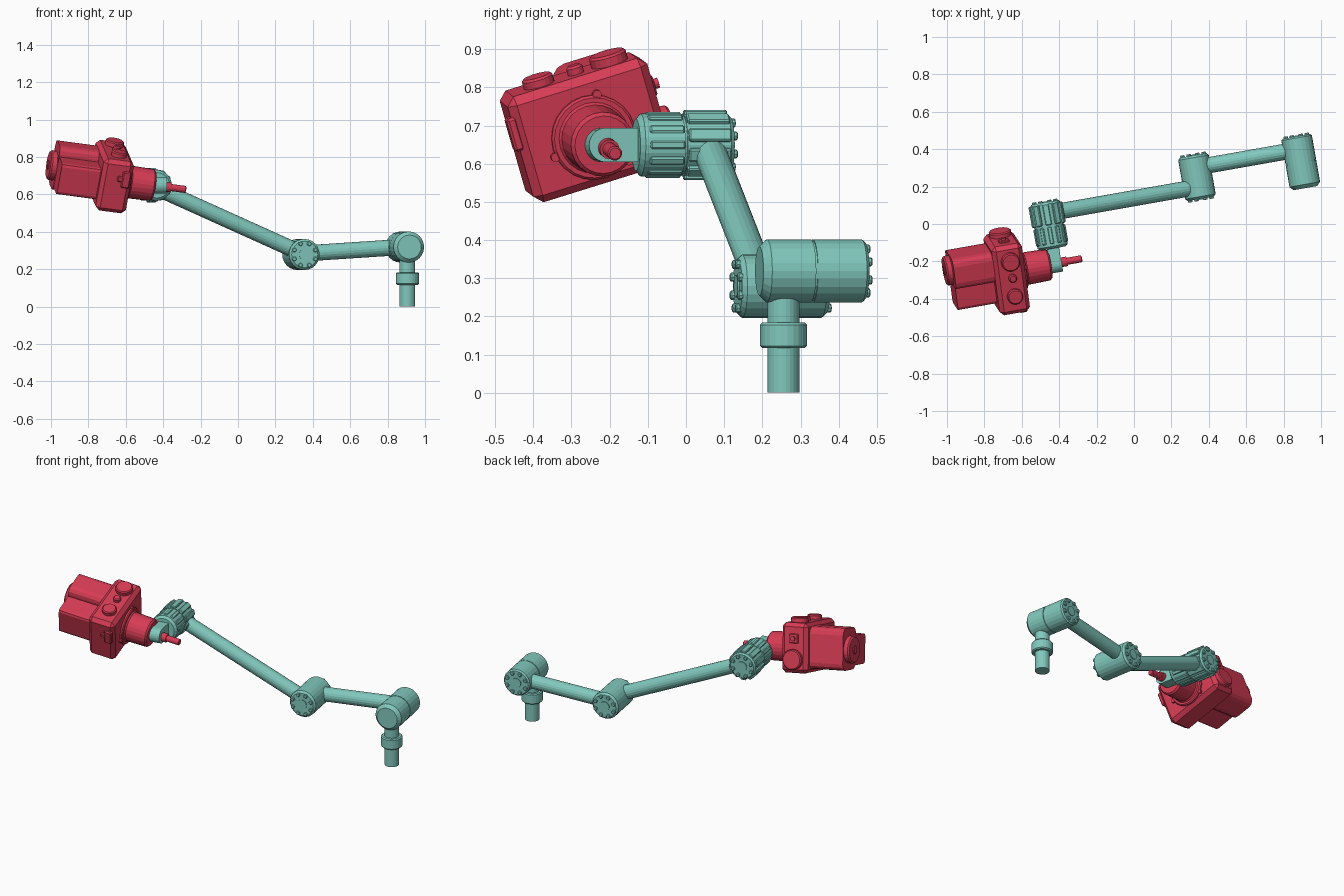
import bpy, bmesh
from math import pi, cos, sin, radians
from mathutils import Vector, Matrix

if "Cube" in bpy.data.objects:
    bpy.data.objects.remove(bpy.data.objects["Cube"])


def material(name, color):
    m = bpy.data.materials.new(name)
    m.diffuse_color = color
    m.use_nodes = True
    m.node_tree.nodes["Principled BSDF"].inputs["Base Color"].default_value = m.diffuse_color
    return m


TEAL = material("teal", (0.22, 0.58, 0.51, 1))
RED = material("red", (0.68, 0.045, 0.09, 1))

# Arm frame: turned 10 degrees about z. Tool frame: also pitched and rolled, origin at the clevis hole.
ARM = Matrix.Rotation(radians(10), 4, 'Z')
TOOL = (Matrix.Translation((-0.418, -0.21, 0.645)) @ ARM
        @ Matrix.Rotation(radians(7.5), 4, 'Y') @ Matrix.Rotation(radians(17.3), 4, 'X'))


def finish(bm, name, frame, mat):
    bmesh.ops.recalc_face_normals(bm, faces=bm.faces)
    me = bpy.data.meshes.new(name)
    bm.to_mesh(me)
    bm.free()
    ob = bpy.data.objects.new(name, me)
    ob.matrix_world = frame
    me.materials.append(mat)
    bpy.context.collection.objects.link(ob)
    return ob


def lathe(bm, base, axis, profile, seg=24):
    """Solid of revolution; profile is (distance along axis, radius)."""
    base, axis = Vector(base), Vector(axis).normalized()
    q = axis.to_track_quat('Z', 'Y')
    rings = [[bm.verts.new(base + q @ Vector((r * cos(2 * pi * i / seg), r * sin(2 * pi * i / seg), t)))
              for i in range(seg)] for t, r in profile]
    for a, b in zip(rings, rings[1:]):
        for i in range(seg):
            j = (i + 1) % seg
            bm.faces.new((a[i], a[j], b[j], b[i]))
    bm.faces.new(rings[0][::-1])
    bm.faces.new(rings[-1])


def rod(bm, p0, p1, r, c=0.0, seg=24):
    """Cylinder between two points with optional end chamfers."""
    d = Vector(p1) - Vector(p0)
    n = d.length
    prof = [(0, r - c), (c, r), (n - c, r), (n, r - c)] if c else [(0, r), (n, r)]
    lathe(bm, p0, d, prof, seg)


def box(bm, lo, hi, bevel=0.0, segs=1, along_x=False, turn=None):
    lo, hi = Vector(lo), Vector(hi)
    m = Matrix.Translation((lo + hi) / 2) @ Matrix.Diagonal((*(hi - lo), 1))
    vs = bmesh.ops.create_cube(bm, size=1, matrix=(turn or Matrix()) @ m)['verts']
    if bevel:
        es = {e for v in vs for e in v.link_edges}
        if along_x:
            es = {e for e in es if abs((e.verts[0].co - e.verts[1].co).normalized().x) > 0.9}
        bmesh.ops.bevel(bm, geom=list(es), offset=bevel, segments=segs, affect='EDGES', profile=0.5)


def bolts(bm, u, v, z, s):
    """Ring of eight bolt heads and a hub plate on a cap facing s * v."""
    rod(bm, (u, v - s * .005, z), (u, v + s * .005, z), 0.03, seg=16)
    for k in range(8):
        a = (k + 0.5) * pi / 4
        p = Vector((u + 0.062 * cos(a), v, z + 0.062 * sin(a)))
        rod(bm, p - Vector((0, s * .005, 0)), p + Vector((0, s * .01, 0)), 0.012, 0.003, 8)


# Mounting post with collar
bm = bmesh.new()
rod(bm, (.936, .094, 0), (.936, .094, .27), .042)
rod(bm, (.936, .094, .117), (.936, .094, .184), .062, .006)
finish(bm, "base_post", ARM, TEAL)

# Shoulder: two halves around a thin seam
U0, Z0 = .936, .319
bm = bmesh.new()
lathe(bm, (U0, .03, Z0), (0, 1, 0),
      [(0, .064), (.02, .083), (.137, .083), (.137, .079), (.142, .079),
       (.142, .083), (.272, .083), (.28, .075)])
bolts(bm, U0, .31, Z0, 1)
finish(bm, "shoulder_joint", ARM, TEAL)

# Elbow
U1, Z1 = .375, .279
bm = bmesh.new()
rod(bm, (U1, .071, Z1), (U1, .306, Z1), .083, .012)
bolts(bm, U1, .071, Z1, -1)
bolts(bm, U1, .306, Z1, 1)
finish(bm, "elbow_joint", ARM, TEAL)

# Wrist: ribbed sleeve in two sections
U2, Z2, VW = -.449, .649, .071
bm = bmesh.new()
lathe(bm, (U2, VW - .125, Z2), (0, 1, 0),
      [(0, .068), (.012, .082), (.118, .082), (.118, .078), (.124, .078),
       (.124, .082), (.24, .082), (.25, .074)])
bolts(bm, U2, VW + .125, Z2, 1)
for count, width, out, v0, v1 in ((12, .022, .087, -.1, -.008), (10, .034, .092, .002, .115)):
    for k in range(count):
        turn = Matrix.Translation((U2, VW, Z2)) @ Matrix.Rotation(2 * pi * k / count, 4, 'Y')
        box(bm, (-width / 2, v0, .07), (width / 2, v1, out), .004, turn=turn)
finish(bm, "wrist_joint", ARM, TEAL)

# Arm links
for name, p0, p1 in (("lower_link", (U0, .24, Z0), (U1, .24, Z1 + .004)),
                     ("upper_link", (U1, .136, Z1 + .004), (U2, .136, Z2))):
    bm = bmesh.new()
    rod(bm, p0, p1, .043, seg=20)
    finish(bm, name, ARM, TEAL)

# Clevis tongue with a rounded tip that carries the tool
bm = bmesh.new()
outline = [(-.03, .045)] + [(-.135 - .045 * sin(pi * i / 12), .045 * cos(pi * i / 12))
                            for i in range(13)] + [(-.03, -.045)]
face = bm.faces.new([bm.verts.new((U2 - .032, VW + v, Z2 + z)) for v, z in
                     [(v - .003 if v < -.05 else v, z) for v, z in
                      [(v - .005 if v < -.05 else v, z) for v, z in outline]]])
for v in bm.verts:
    if v.co.y < VW - .1:
        v.co.y -= .067
ext = bmesh.ops.extrude_face_region(bm, geom=[face])['geom']
bmesh.ops.translate(bm, vec=(.064, 0, 0), verts=[g for g in ext if isinstance(g, bmesh.types.BMVert)])
finish(bm, "tool_bracket", ARM, TEAL)

# Tool main block
bm = bmesh.new()
box(bm, (-.355, -.193, -.13), (-.189, .193, .162), .022)
finish(bm, "tool_block", TOOL, RED)

# Nose: flange with lugs, neck and long pin
bm = bmesh.new()
lathe(bm, (-.2, 0, 0), (1, 0, 0), [(0, .112), (.02, .112), (.026, .106), (.026, .094), (.034, .088),
                                   (.155, .085), (.165, .076)])
for deg in (70, 190, 310):
    a = radians(deg)
    rod(bm, (-.2, .114 * cos(a), .114 * sin(a)), (-.176, .114 * cos(a), .114 * sin(a)), .012, seg=10)
rod(bm, (-.05, 0, 0), (.06, 0, 0), .026, seg=16)
rod(bm, (.04, 0, 0), (.142, 0, 0), .019, .004, 16)
finish(bm, "tool_nose", TOOL, RED)

# Rear housings
bm = bmesh.new()
box(bm, (-.568, -.14, -.085), (-.34, .02, .09), .018, 2, True)
finish(bm, "small_rear_housing", TOOL, RED)
bm = bmesh.new()
box(bm, (-.57, -.012, -.105), (-.34, .158, .142), .04, 3, True)
finish(bm, "large_rear_housing", TOOL, RED)
bm = bmesh.new()
rod(bm, (-.56, .07, .015), (-.603, .07, .015), .08, .008)
rod(bm, (-.595, .07, .015), (-.608, .07, .015), .025, .003, 12)
finish(bm, "rear_dial", TOOL, RED)

# Knobs on top and on the sides of the block
bm = bmesh.new()
for b, r, h in ((.105, .05, .19), (.012, .022, .185), (-.09, .042, .187)):
    rod(bm, (-.265, b, .15), (-.265, b, h), r, .006, 20)
finish(bm, "top_knobs", TOOL, RED)
bm = bmesh.new()
rod(bm, (-.27, .18, -.05), (-.27, .22, -.05), .06, .006)
box(bm, (-.3, .18, .045), (-.245, .202, .1), .004)
rod(bm, (-.272, .19, .072), (-.272, .215, .072), .014, seg=12)
finish(bm, "side_knob", TOOL, RED)
bm = bmesh.new()
box(bm, (-.245, -.207, .02), (-.2, -.18, .11), .006)
box(bm, (-.27, -.203, .05), (-.22, -.18, .08), .005)
finish(bm, "side_latch", TOOL, RED)
